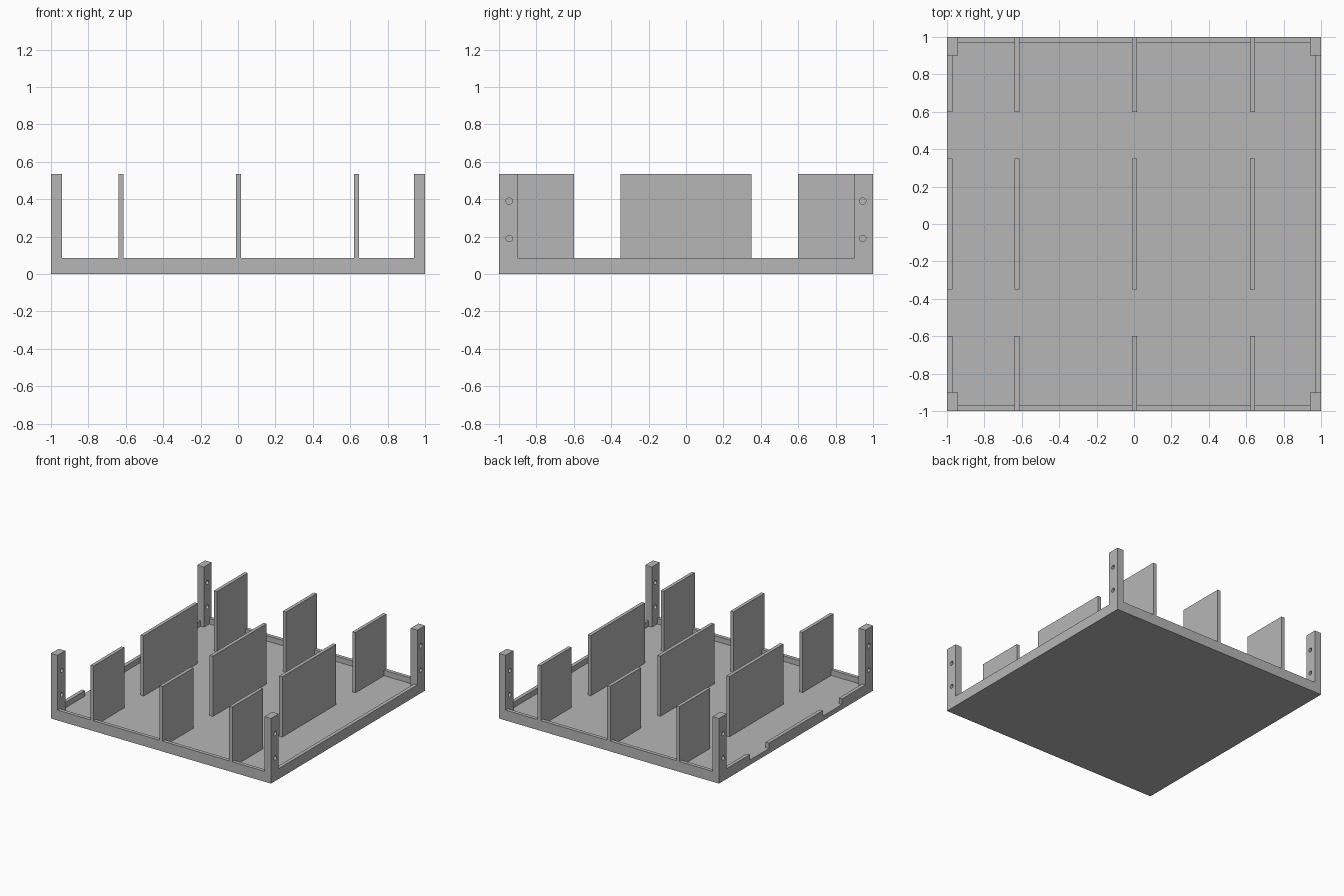
import bpy
import bmesh
from mathutils import Matrix

cube = bpy.data.objects.get("Cube")
if cube:
    bpy.data.objects.remove(cube, do_unlink=True)

grey = bpy.data.materials.new("mid grey")
grey.use_nodes = True
COLOUR = (0.47, 0.47, 0.47, 1)
grey.diffuse_color = COLOUR
grey.node_tree.nodes["Principled BSDF"].inputs["Base Color"].default_value = COLOUR

FLOOR, RIM, TOP = 0.04, 0.085, 0.535   # heights
WALL = 0.03                            # rim thickness
POST_X, POST_Y = 0.06, 0.1             # post footprint


def finish(name, bm):
    bmesh.ops.recalc_face_normals(bm, faces=bm.faces)
    mesh = bpy.data.meshes.new(name)
    bm.to_mesh(mesh)
    bm.free()
    mesh.materials.append(grey)
    obj = bpy.data.objects.new(name, mesh)
    bpy.context.collection.objects.link(obj)
    return obj


def slab(name, x0, x1, outline):
    """Extrude a (y, z) outline from x0 to x1."""
    bm = bmesh.new()
    face = bm.faces.new([bm.verts.new((x0, y, z)) for y, z in outline])
    ext = bmesh.ops.extrude_face_region(bm, geom=[face])
    moved = [v for v in ext["geom"] if isinstance(v, bmesh.types.BMVert)]
    bmesh.ops.translate(bm, verts=moved, vec=(x1 - x0, 0, 0))
    return finish(name, bm)


def box(name, x0, x1, y0, y1, z0, z1):
    return slab(name, x0, x1, [(y0, z0), (y1, z0), (y1, z1), (y0, z1)])


# Floor and low rim; the -x rim is broken by two gaps
box("floor", -1, 1, -1, 1, 0, FLOOR)
px, py = 1 - POST_X, 1 - POST_Y
box("front_rim", -px, px, -1, -1 + WALL, FLOOR, RIM)
box("back_rim", -px, px, 1 - WALL, 1, FLOOR, RIM)
box("left_rim", 1 - WALL, 1, -py, py, FLOOR, RIM)
for part, y0, y1 in (("front", -py, -0.6), ("middle", -0.35, 0.35), ("back", 0.6, py)):
    box(f"right_rim_{part}", -1, -1 + WALL, y0, y1, FLOOR, RIM)

# Bolt hole cutter, shared by all corner posts
bm = bmesh.new()
for sy in (-1, 1):
    for z in (0.19, 0.39):
        place = Matrix.Translation((0, sy * 0.945, z)) @ Matrix.Rotation(1.5707963, 4, "Y")
        bmesh.ops.create_cone(bm, cap_ends=True, segments=24, radius1=0.017,
                              radius2=0.017, depth=3, matrix=place)
cutter = finish("hole_cutter", bm)
cutter.hide_render = True
cutter.hide_viewport = True
cutter.display_type = "WIRE"

# Corner posts
for side, sx in (("left", 1), ("right", -1)):
    for end, sy in (("front", -1), ("back", 1)):
        xs, ys = sorted((sx, sx * px)), sorted((sy, sy * py))
        post = box(f"{end}_{side}_post", *xs, *ys, FLOOR, TOP)
        cut = post.modifiers.new("bolt holes", "BOOLEAN")
        cut.operation = "DIFFERENCE"
        cut.solver = "EXACT"
        cut.object = cutter

# Three rows of dividers; the outer ones step over the rim
for name, x in (("right", -0.64), ("centre", -0.012), ("left", 0.62)):
    box(f"middle_{name}_divider", x, x + 0.028, -0.35, 0.35, FLOOR, TOP)
    for end, sy in (("front", -1), ("back", 1)):
        inner = 1 - WALL
        outline = [(0.6, FLOOR), (inner, FLOOR), (inner, RIM),
                   (1, RIM), (1, TOP), (0.6, TOP)]
        slab(f"{end}_{name}_divider", x, x + 0.028, [(sy * y, z) for y, z in outline])
